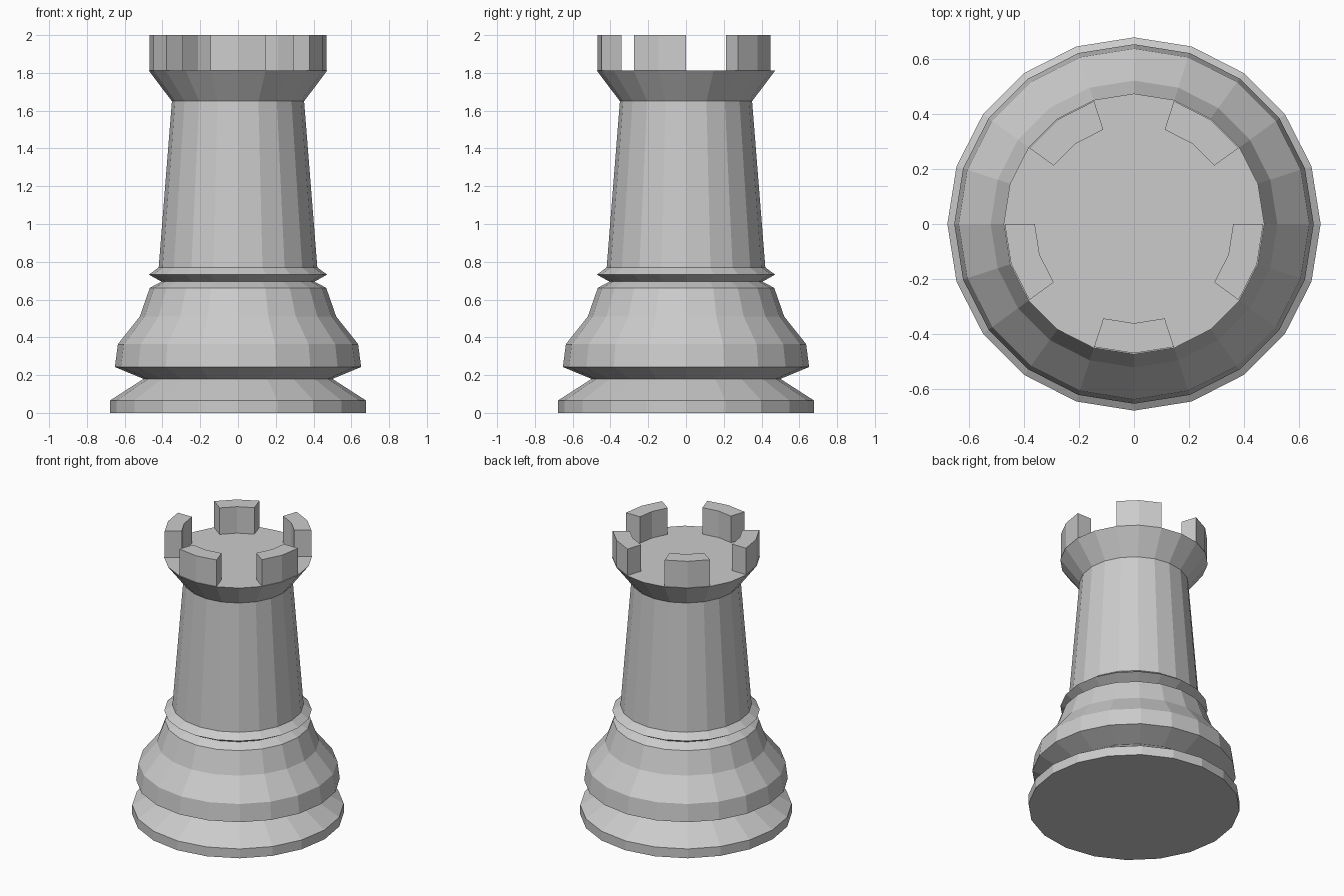
import bpy, bmesh
from math import cos, sin, radians

if "Cube" in bpy.data.objects:
    bpy.data.objects.remove(bpy.data.objects["Cube"])

SIDES = 20
STEP = 360 / SIDES


def polar(r, deg, z):
    return (r * cos(radians(deg)), r * sin(radians(deg)), z)


def finish(name, bm):
    bmesh.ops.recalc_face_normals(bm, faces=bm.faces)
    mesh = bpy.data.meshes.new(name)
    bm.to_mesh(mesh)
    bm.free()
    obj = bpy.data.objects.new(name, mesh)
    bpy.context.collection.objects.link(obj)
    return obj


def lathe(name, profile):
    """Spin a (radius, z) profile into a closed, flat-shaded solid."""
    bm = bmesh.new()
    rings = [[bm.verts.new(polar(r, i * STEP, z)) for i in range(SIDES)]
             for r, z in profile]
    for lo, hi in zip(rings, rings[1:]):
        for i in range(SIDES):
            j = (i + 1) % SIDES
            bm.faces.new((lo[i], lo[j], hi[j], hi[i]))
    bm.faces.new(rings[0][::-1])
    bm.faces.new(rings[-1])
    return finish(name, bm)


def battlement(name, start, r_in, r_out, z0, z1):
    """Curved block covering two of the tower's sides."""
    bm = bmesh.new()
    angles = [start + i * STEP for i in range(3)]
    outline = [polar(r_out, a, z0) for a in angles]
    outline += [polar(r_in, a, z0) for a in reversed(angles)]
    base = bm.faces.new([bm.verts.new(p) for p in outline])
    top = bmesh.ops.extrude_face_region(bm, geom=[base], use_keep_orig=True)
    verts = [v for v in top["geom"] if isinstance(v, bmesh.types.BMVert)]
    bmesh.ops.translate(bm, verts=verts, vec=(0, 0, z1 - z0))
    return finish(name, bm)


# Turned body: foot, bulging base, collar, tapering shaft and flared head
lathe("tower_body", [
    (0.677, 0), (0.677, 0.066), (0.50, 0.18),
    (0.652, 0.243), (0.636, 0.364), (0.52, 0.51), (0.467, 0.662),
    (0.405, 0.695), (0.472, 0.732), (0.42, 0.77),
    (0.35, 1.65), (0.473, 1.813),
])

# Five battlements around the rim
for k in range(5):
    battlement(f"battlement_{k + 1}", 36 + 72 * k, 0.36, 0.469, 1.813, 2.0)
